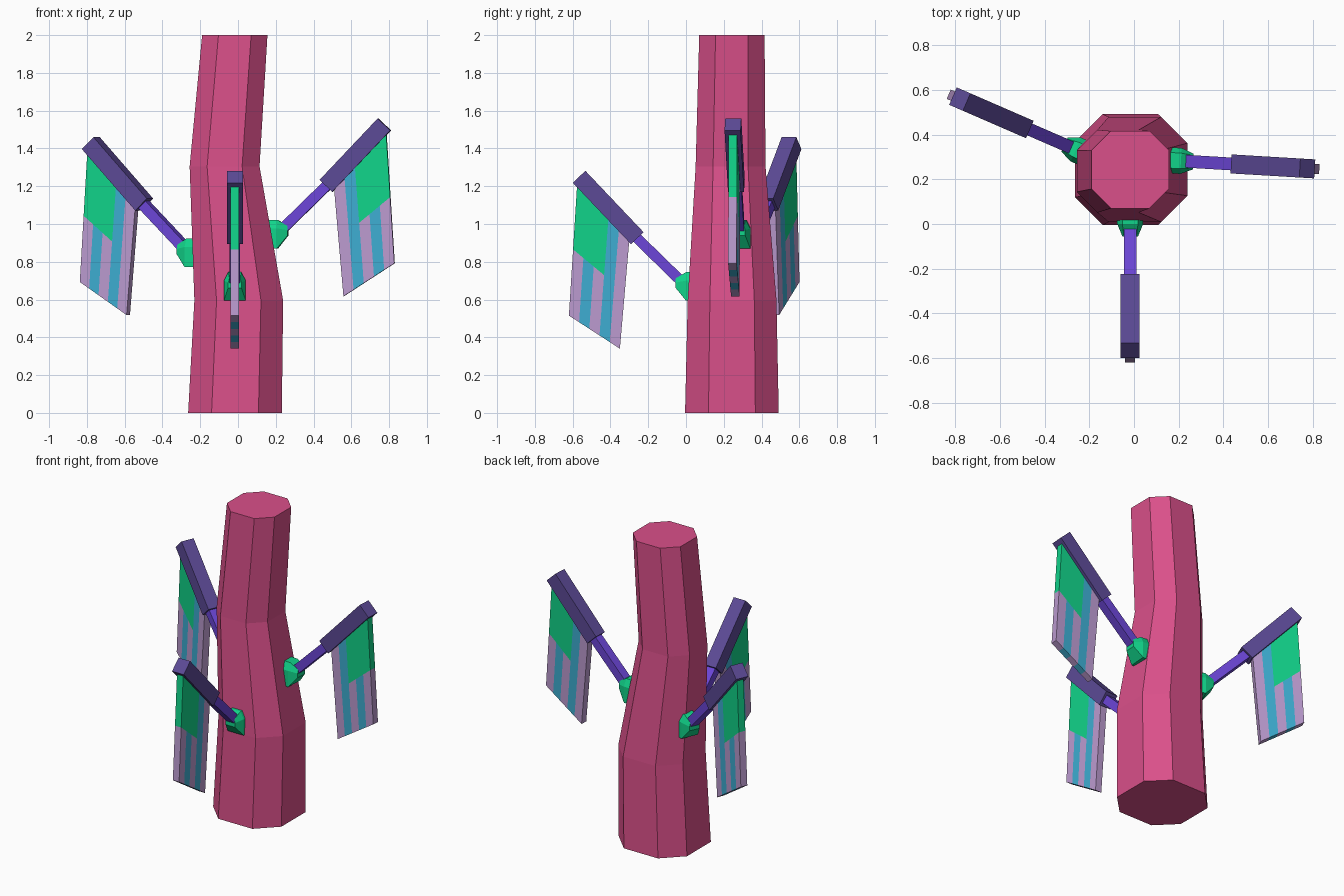
import bpy, bmesh
from math import radians
from mathutils import Vector

if "Cube" in bpy.data.objects:
    bpy.data.objects.remove(bpy.data.objects["Cube"])


def material(name, r, g, b):
    lin = [((c / 255 + 0.055) / 1.055) ** 2.4 if c > 10 else c / 255 / 12.92 for c in (r, g, b)]
    m = bpy.data.materials.new(name)
    m.diffuse_color = (*lin, 1)
    m.use_nodes = True
    m.node_tree.nodes["Principled BSDF"].inputs["Base Color"].default_value = m.diffuse_color
    return m


PINK = material("trunk pink", 218, 80, 138)
GREEN = material("bright green", 17, 212, 138)
DARK = material("dark purple", 92, 74, 150)
VIOLET = material("violet", 108, 70, 216)
LILAC = material("lilac", 188, 155, 208)
BLUE = material("sky blue", 62, 174, 210)


def make(name, verts, faces, mats):
    me = bpy.data.meshes.new(name)
    me.from_pydata(verts, [], faces)
    bm = bmesh.new()
    bm.from_mesh(me)
    bmesh.ops.recalc_face_normals(bm, faces=bm.faces)
    bm.to_mesh(me)
    bm.free()
    for m in mats:
        me.materials.append(m)
    ob = bpy.data.objects.new(name, me)
    bpy.context.collection.objects.link(ob)
    return ob


def loft(name, rings, mat):
    """Join equal-sized closed rings of points and cap both ends."""
    n = len(rings[0])
    faces = [(k * n + i, k * n + (i + 1) % n, (k + 1) * n + (i + 1) % n, (k + 1) * n + i)
             for k in range(len(rings) - 1) for i in range(n)]
    faces += [tuple(range(n)), tuple(range((len(rings) - 1) * n, len(rings) * n))]
    return make(name, [p for r in rings for p in r], faces, [mat])


def beam(name, a, b, w, h, mat):
    """Square beam in the local x-z plane."""
    a, b = Vector((a[0], 0, a[1])), Vector((b[0], 0, b[1]))
    side = Vector((0, 1, 0))
    up = (b - a).normalized().cross(side)
    ring = lambda p: [p + side * (s * w / 2) + up * (t * h / 2)
                      for s, t in ((-1, -1), (1, -1), (1, 1), (-1, 1))]
    return loft(name, [ring(a), ring(b)], mat)


# Crooked octagonal trunk: (centre x, centre y, z, half width)
def octagon(cx, cy, z, h):
    f = h * 0.5
    pts = [(h, -f), (h, f), (f, h), (-f, h), (-h, f), (-h, -f), (-f, -h), (f, -h)]
    return [(cx + x, cy + y, z) for x, y in pts]


loft("trunk", [octagon(*s) for s in ((-0.016, 0.243, 0, 0.248), (0.004, 0.244, 0.595, 0.235),
                                     (-0.071, 0.236, 1.305, 0.185), (-0.017, 0.243, 2, 0.173))], PINK)


# Flag: five stripes, green block over the outer three in the upper half
def flag(name):
    top_in, top_out = Vector((0.297, 0, 0.95)), Vector((0.575, 0, 1.23))
    low_in, low_out = Vector((0.35, 0, 0.34)), Vector((0.62, 0, 0.515))
    verts = [top_in.lerp(top_out, i / 5).lerp(low_in.lerp(low_out, i / 5), v)
             for v in (0, 0.51, 1) for i in range(6)]
    faces = [(j * 6 + i, j * 6 + i + 1, j * 6 + i + 7, j * 6 + i + 6)
             for j in range(2) for i in range(5)]
    ob = make(name, verts, faces, [LILAC, BLUE, GREEN])
    for k, p in enumerate(ob.data.polygons):
        j, i = divmod(k, 5)
        p.material_index = 2 if j == 0 and i >= 2 else i % 2
    mod = ob.modifiers.new("thickness", "SOLIDIFY")
    mod.thickness, mod.offset = 0.045, 0
    return ob


# Tapered socket on the trunk: (r, z low, z high, half width low, half width high)
def socket(name):
    rings = [[(r, -a, z0), (r, a, z0), (r, b, z1), (r, -b, z1)] for r, z0, z1, a, b in (
        (-0.06, 0.594, 0.745, 0.058, 0.035), (0.0, 0.594, 0.745, 0.058, 0.035),
        (0.055, 0.662, 0.712, 0.035, 0.028))]
    # full-width waist between bottom and top
    rings = [[r[0], r[1], (r[0][0], w, zm), r[2], r[3], (r[0][0], -w, zm)]
             for r, w, zm in zip(rings, (0.058, 0.058, 0.035), (0.70, 0.70, 0.69))]
    return loft(name, rings, GREEN)


# Three identical flag holders around the trunk
for side, x, y, z, angle in (("front", -0.017, 0, 0, -90), ("right", 0.21, 0.282, 0.277, -3.4),
                             ("left", -0.26, 0.333, 0.178, 156.5)):
    parts = [socket(side + "_socket"),
             beam(side + "_arm", (0.0, 0.672), (0.29, 0.955), 0.057, 0.055, VIOLET),
             beam(side + "_flag_bar", (0.258, 0.925), (0.566, 1.25), 0.085, 0.092, DARK),
             flag(side + "_flag")]
    for ob in parts:
        ob.location = (x, y, z)
        ob.rotation_euler = (0, 0, radians(angle))
